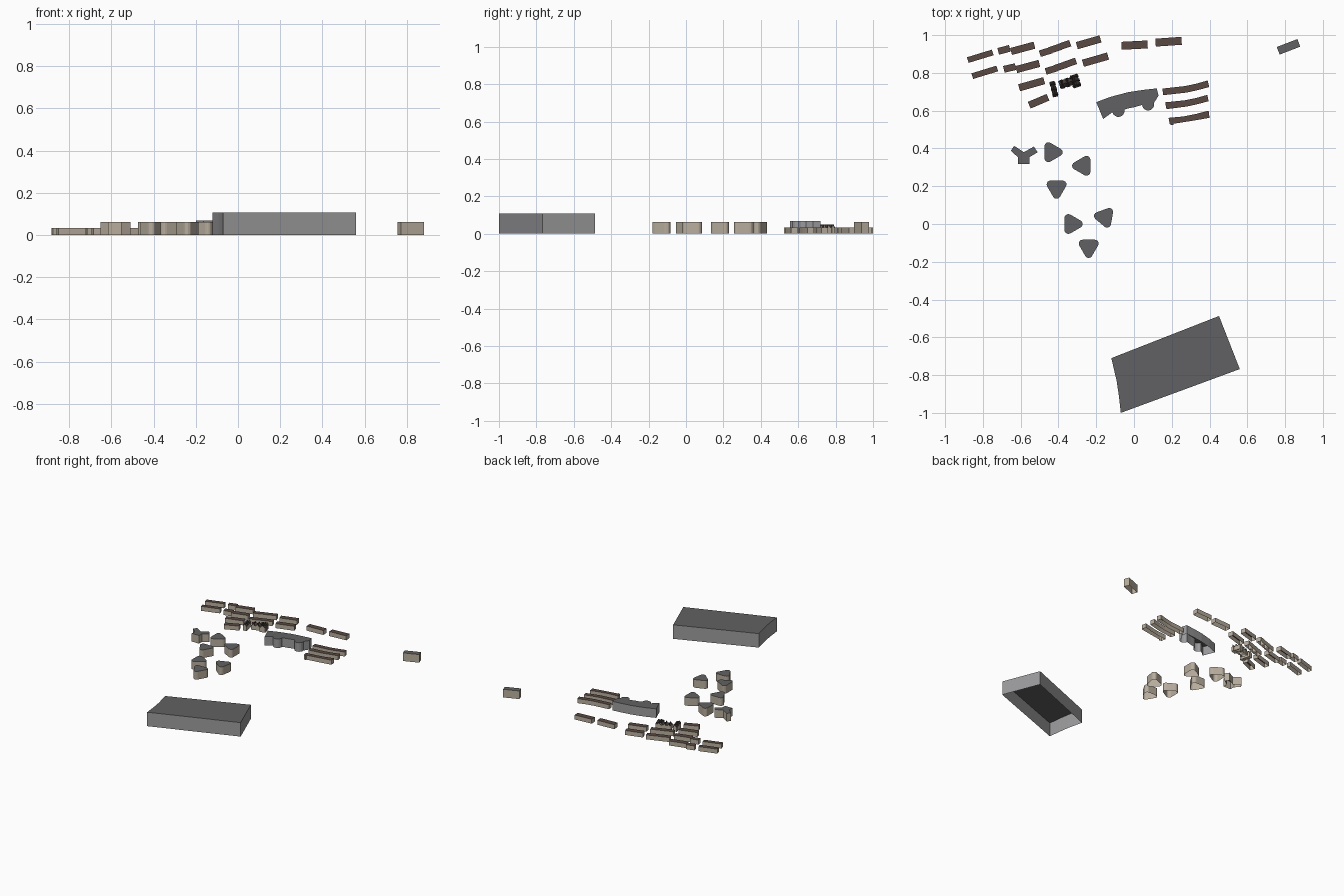
import bpy, bmesh, math
from mathutils import Vector

if "Cube" in bpy.data.objects:
    bpy.data.objects.remove(bpy.data.objects["Cube"])


def material(name, col):
    m = bpy.data.materials.new(name)
    m.diffuse_color = (*col, 1)
    m.use_nodes = True
    m.node_tree.nodes["Principled BSDF"].inputs["Base Color"].default_value = m.diffuse_color
    return m


BEIGE = material("beige_wall", (0.48, 0.42, 0.34))
GREY = material("grey_wall", (0.33, 0.33, 0.34))
SLATE = material("slate_roof", (0.12, 0.12, 0.125))
BROWN = material("brown_roof", (0.10, 0.065, 0.055))
DARK = material("dark_roof", (0.045, 0.035, 0.033))


def finish(bm, name, wall, roof):
    bm.normal_update()
    me = bpy.data.meshes.new(name)
    bm.to_mesh(me)
    bm.free()
    me.materials.append(wall)
    me.materials.append(roof)
    ob = bpy.data.objects.new(name, me)
    bpy.context.collection.objects.link(ob)
    return ob


def block(name, pts, h, wall=BEIGE, roof=SLATE):
    """Open-bottomed building: footprint walls plus a flat roof."""
    area = sum(a[0] * b[1] - b[0] * a[1] for a, b in zip(pts, pts[1:] + pts[:1]))
    if area < 0:
        pts = pts[::-1]
    bm = bmesh.new()
    low = [bm.verts.new((x, y, 0)) for x, y in pts]
    top = [bm.verts.new((x, y, h)) for x, y in pts]
    n = len(pts)
    for i in range(n):
        j = (i + 1) % n
        bm.faces.new((low[i], low[j], top[j], top[i]))
    bm.faces.new(top).material_index = 1
    return finish(bm, name, wall, roof)


def place(cx, cy, deg, u, v):
    a = math.radians(deg)
    return (cx + u * math.cos(a) - v * math.sin(a), cy + u * math.sin(a) + v * math.cos(a))


def rect(cx, cy, l, w, deg):
    return [place(cx, cy, deg, u * l / 2, v * w / 2)
            for u, v in ((-1, -1), (1, -1), (1, 1), (-1, 1))]


def arc(cx, cy, r, a0, a1, n):
    return [place(cx, cy, a0 + (a1 - a0) * i / n, r, 0) for i in range(n + 1)]


# Large hall with a slightly bent west wall
block("large_hall", [(-0.12, -0.71), (-0.092, -0.83), (-0.08, -0.91), (-0.07, -1.0),
                     (0.56, -0.768), (0.45, -0.487)], 0.107, GREY)

# Small detached block in the far east corner
block("small_block", rect(0.818, 0.938, 0.117, 0.043, 21), 0.062)

# Rounded triangular towers: centre and direction of one corner
TOWERS = [(-0.435, 0.38, 0), (-0.27, 0.308, 180), (-0.41, 0.191, -90),
          (-0.329, 0.0, 0), (-0.155, 0.036, 170), (-0.24, -0.122, -90)]
for cx, cy, d in TOWERS:
    outline = []
    for k in range(3):
        a = d + 120 * k
        kx, ky = place(cx, cy, a, 0.037, 0)
        outline += arc(kx, ky, 0.0205, a - 60, a + 60, 5)
    block("triangular_tower", outline, 0.062)

# Three-armed tower
block("three_arm_tower", [(-0.635, 0.414), (-0.583, 0.38), (-0.53, 0.41), (-0.51, 0.38),
                          (-0.553, 0.354), (-0.553, 0.318), (-0.615, 0.318),
                          (-0.615, 0.354), (-0.652, 0.388)], 0.062)

# Curved main building with two round bays on its south side
curved = [(-0.2, 0.645), (-0.125, 0.673), (-0.03, 0.698), (0.05, 0.71), (0.12, 0.718),
          (0.13, 0.68), (0.115, 0.655)]
curved += arc(0.075, 0.633, 0.032, 15, -175, 8)
curved += [(0.0, 0.618), (-0.03, 0.612)]
curved += arc(-0.083, 0.6, 0.033, 10, -165, 8)
curved += [(-0.163, 0.556)]
block("curved_building", curved, 0.069, GREY)

# Three long bent terraces east of the curved building
for pts in ([(0.15, 0.717), (0.27, 0.73), (0.33, 0.743), (0.39, 0.76),
             (0.398, 0.725), (0.33, 0.707), (0.28, 0.696), (0.155, 0.682)],
            [(0.165, 0.644), (0.27, 0.655), (0.33, 0.667), (0.388, 0.684),
             (0.395, 0.65), (0.33, 0.633), (0.28, 0.622), (0.172, 0.608)],
            [(0.183, 0.562), (0.26, 0.569), (0.33, 0.583), (0.395, 0.6), (0.4, 0.562),
             (0.3, 0.545), (0.21, 0.531), (0.208, 0.523), (0.19, 0.527)]):
    block("bent_terrace", pts, 0.034, BEIGE, BROWN)

# Straight row houses: centre x, centre y, length, width, angle
ROWS = [(-0.814, 0.888, 0.138, 0.031, 17), (-0.79, 0.803, 0.138, 0.031, 17),
        (-0.688, 0.922, 0.064, 0.036, 15), (-0.658, 0.826, 0.064, 0.036, 13),
        (-0.589, 0.93, 0.128, 0.038, 15), (-0.562, 0.834, 0.126, 0.038, 15),
        (-0.542, 0.74, 0.138, 0.038, 16), (-0.505, 0.65, 0.108, 0.038, 23),
        (-0.24, 0.962, 0.13, 0.039, 16), (-0.204, 0.87, 0.138, 0.039, 16),
        (0.003, 0.947, 0.138, 0.042, 3), (0.183, 0.965, 0.138, 0.042, 4)]
for r in ROWS:
    block("row_house", rect(*r), 0.034, BEIGE, BROWN)

# Staggered rows: three short houses stepping sideways
for sx, sy in ((-0.468, 0.911), (-0.437, 0.817)):
    for k in range(3):
        block("staggered_house", rect(sx + 0.05 * k, sy + 0.018 * k, 0.064, 0.035, 17 + k),
              0.034, BEIGE, BROWN)


def gabled(cx, cy, l, w, deg, eave=0.033, ridge=0.05):
    """Small house with a dark pitched roof, ridge along its length."""
    bm = bmesh.new()
    section = [(-w / 2, 0), (-w / 2, eave), (0, ridge), (w / 2, eave), (w / 2, 0)]
    ends = [[bm.verts.new(Vector((*place(cx, cy, deg, u, v), z))) for v, z in section]
            for u in (-l / 2, l / 2)]
    for i in range(4):
        f = bm.faces.new((ends[0][i], ends[0][i + 1], ends[1][i + 1], ends[1][i]))
        f.material_index = 1 if i in (1, 2) else 0
    for e in ends:
        bm.faces.new(e)
    bmesh.ops.recalc_face_normals(bm, faces=bm.faces[:])
    return finish(bm, "gabled_house", BEIGE, DARK)


# Courtyard cluster of pitched-roof houses with small cross gables
WINGS = [(-0.424, 0.714, 0.084, 0.027, -76, 3), (-0.352, 0.749, 0.09, 0.042, 17, 3),
         (-0.31, 0.757, 0.07, 0.04, -72, 3)]
for cx, cy, l, w, deg, n in WINGS:
    gabled(cx, cy, l, w, deg, 0.033, 0.048)
    for k in range(n):
        gx, gy = place(cx, cy, deg, l * ((k + 0.5) / n - 0.5), 0)
        gabled(gx, gy, w * 1.15, l / n * 0.6, deg + 90)
